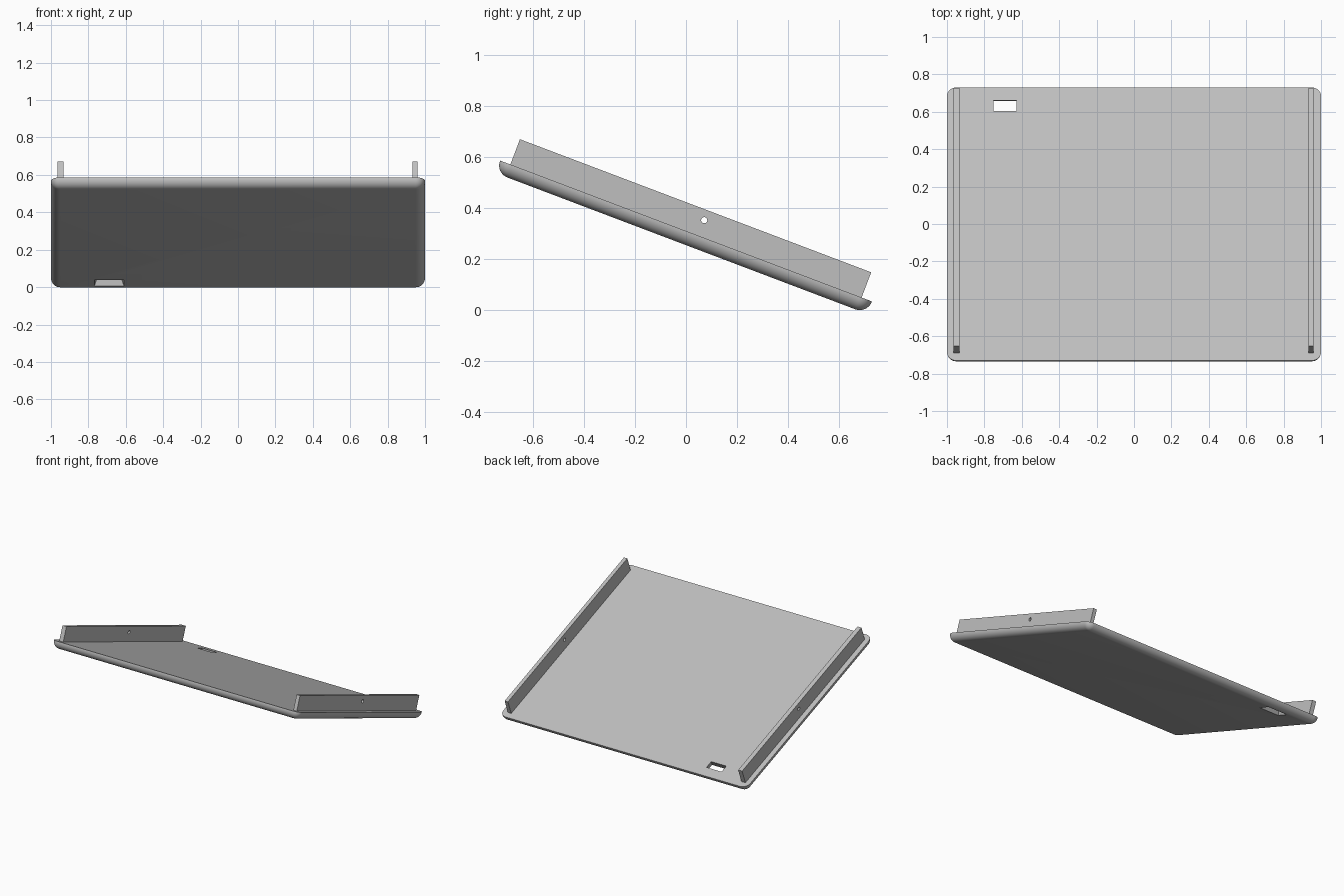
import bpy, bmesh
from math import radians
from mathutils import Matrix

if "Cube" in bpy.data.objects:
    bpy.data.objects.remove(bpy.data.objects["Cube"], do_unlink=True)

LENGTH, THICK, ROUND = 1.562, 0.052, 0.05
TILT = Matrix.Translation((0, 0, 0.31)) @ Matrix.Rotation(radians(-20.75), 4, "X")

grey = bpy.data.materials.new("mid_grey")
grey.use_nodes = True
colour = (0.52, 0.52, 0.52, 1)
grey.diffuse_color = colour
grey.node_tree.nodes["Principled BSDF"].inputs["Base Color"].default_value = colour


def box(bm, lo, hi):
    size = [b - a for a, b in zip(lo, hi)]
    mid = [(a + b) / 2 for a, b in zip(lo, hi)]
    bmesh.ops.create_cube(bm, size=1, matrix=Matrix.Translation(mid) @ Matrix.Diagonal((*size, 1)))


def finish(name, bm):
    mesh = bpy.data.meshes.new(name)
    bm.to_mesh(mesh)
    bm.free()
    mesh.materials.append(grey)
    obj = bpy.data.objects.new(name, mesh)
    bpy.context.collection.objects.link(obj)
    obj.matrix_world = TILT
    return obj


def cut(obj, cutter):
    mod = obj.modifiers.new("cut", "BOOLEAN")
    mod.operation, mod.solver, mod.object = "DIFFERENCE", "EXACT", cutter
    bpy.context.view_layer.objects.active = obj
    bpy.ops.object.modifier_apply(modifier=mod.name)
    bpy.data.objects.remove(cutter, do_unlink=True)


def smooth(obj):
    bpy.ops.object.select_all(action="DESELECT")
    obj.select_set(True)
    bpy.context.view_layer.objects.active = obj
    bpy.ops.object.shade_smooth_by_angle(angle=radians(30))


# Tray: flat top, rounded corners and rounded underside rim
bm = bmesh.new()
box(bm, (-1, -LENGTH / 2, -THICK), (1, LENGTH / 2, 0))
rim = [e for e in bm.edges if min(v.co.z for v in e.verts) < -THICK / 2]
bmesh.ops.bevel(bm, geom=rim, offset=ROUND, segments=10, profile=0.5, affect="EDGES")
tray = finish("tray", bm)

# Slot near the back, flaring out toward the underside
bm = bmesh.new()
box(bm, (-0.75, 0.647, -THICK), (-0.628, 0.706, 0))
for v in bm.verts:
    side_x = 1 if v.co.x > -0.69 else -1
    side_y = 1 if v.co.y > 0.676 else -1
    grow = 0.018 if v.co.z < -THICK / 2 else 0
    v.co.x += side_x * grow
    v.co.y += side_y * grow
    # run past both surfaces along the same slope
    step = 0.2 * (1 if grow else -1)
    v.co.x += side_x * 0.018 * step
    v.co.y += side_y * 0.018 * step
    v.co.z -= THICK * step
cut(tray, finish("slot_cutter", bm))
smooth(tray)

# Side rails, each with a small cross hole
for name, x0, x1 in (("right_rail", -0.964, -0.932), ("left_rail", 0.932, 0.959)):
    bm = bmesh.new()
    box(bm, (x0, -0.738, 0), (x1, 0.738, 0.106))
    rail = finish(name, bm)
    bm = bmesh.new()
    bmesh.ops.create_cone(
        bm, cap_ends=True, segments=24, radius1=0.012, radius2=0.012, depth=0.2,
        matrix=Matrix.Translation(((x0 + x1) / 2, 0.052, 0.065)) @ Matrix.Rotation(radians(90), 4, "Y"))
    cut(rail, finish("hole_cutter", bm))
    smooth(rail)
